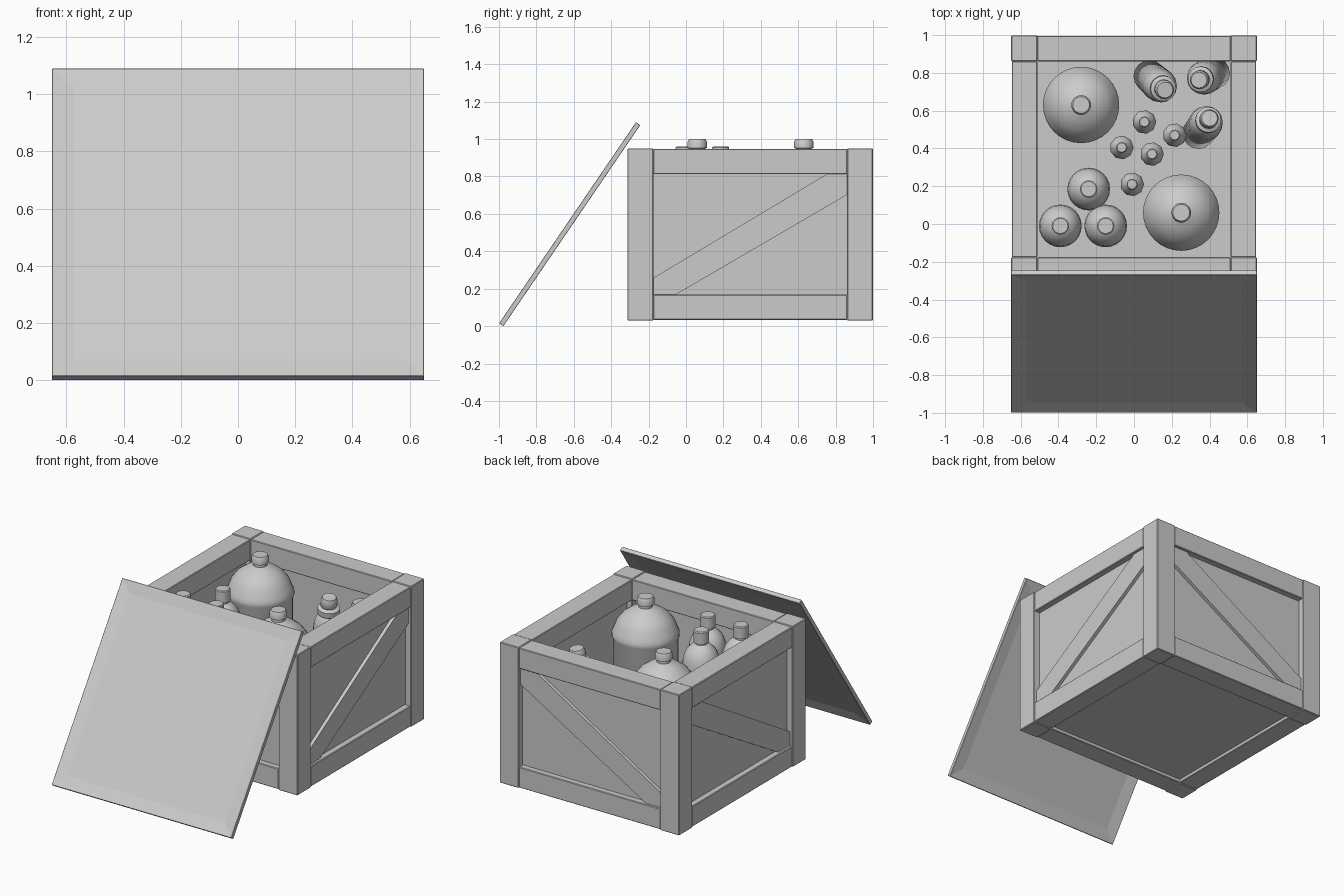
import bpy, bmesh, math
from mathutils import Matrix, Vector

if "Cube" in bpy.data.objects:
    bpy.data.objects.remove(bpy.data.objects["Cube"])

CY, HX, HY = 0.343, 0.65, 0.656      # crate centre and half sizes
Z0, Z1, W = 0.03, 0.95, 0.138        # crate bottom, top, timber width


def finish(name, bm, bevel=0.0, smooth=None):
    bmesh.ops.recalc_face_normals(bm, faces=bm.faces[:])
    me = bpy.data.meshes.new(name)
    bm.to_mesh(me)
    bm.free()
    ob = bpy.data.objects.new(name, me)
    bpy.context.collection.objects.link(ob)
    if bevel:
        m = ob.modifiers.new("Bevel", 'BEVEL')
        m.width, m.segments = bevel, 1
    if smooth:
        bpy.ops.object.select_all(action='DESELECT')
        ob.select_set(True)
        bpy.context.view_layer.objects.active = ob
        bpy.ops.object.shade_smooth_by_angle(angle=math.radians(smooth))
    return ob


def box(name, lo, hi, bevel=0.0):
    lo, hi = Vector(lo), Vector(hi)
    bm = bmesh.new()
    bmesh.ops.create_cube(bm, size=1, matrix=Matrix.Translation((lo + hi) / 2)
                          @ Matrix.Diagonal((*(hi - lo), 1)))
    return finish(name, bm, bevel)


def prism(name, outline, place, d0, d1, bevel=0.0):
    """Extrude a (u, z) outline between two depths; place maps (u, depth, z) to space."""
    bm = bmesh.new()
    a = [bm.verts.new(place(u, d0, z)) for u, z in outline]
    b = [bm.verts.new(place(u, d1, z)) for u, z in outline]
    bm.faces.new(a)
    bm.faces.new(b)
    n = len(a)
    for i in range(n):
        bm.faces.new((a[i], a[(i + 1) % n], b[(i + 1) % n], b[i]))
    return finish(name, bm, bevel)


def rect(h, za, zb):
    return [(-h, za), (h, za), (h, zb), (-h, zb)]


def lathe(name, profile, sides, base, top):
    """Revolve (radius, height) and stand it on base, leaning to top."""
    base, top = Vector(base), Vector(top)
    rot = Vector((0, 0, 1)).rotation_difference(top - base).to_matrix()
    scale = (top - base).length / profile[-1][1]
    bm = bmesh.new()
    rings = []
    for r, h in profile:
        rings.append([bm.verts.new(base + rot @ Vector((
            r * math.cos(2 * math.pi * i / sides),
            r * math.sin(2 * math.pi * i / sides), h * scale))) for i in range(sides)])
    for p, q in zip(rings, rings[1:]):
        for i in range(sides):
            j = (i + 1) % sides
            bm.faces.new((p[i], p[j], q[j], q[i]))
    bm.faces.new(rings[0])
    bm.faces.new(rings[-1])
    return finish(name, bm, smooth=40)


# Corner posts
for sx in (-1, 1):
    for sy in (-1, 1):
        x = sorted((sx * HX, sx * (HX - W)))
        y = sorted((CY + sy * HY, CY + sy * (HY - W)))
        box("corner_post", (x[0], y[0], Z0), (x[1], y[1], Z1), 0.004)

# Four sides: rails, recessed panel, diagonal brace
for side, half, out, s in (("right", HY, HX, 1), ("left", HY, HX, -1),
                           ("back", HX, HY, 1), ("front", HX, HY, -1)):
    if side in ("right", "left"):
        def place(u, d, z, out=out, s=s): return (s * (out - d), CY + u, z)
    else:
        def place(u, d, z, out=out, s=s): return (u, CY + s * (out - d), z)
    h = half - W
    lo, hi = Z0 + W, Z1 - W
    prism(side + "_lower_rail", rect(h, Z0 + .003, lo), place, .003, W, 0.004)
    prism(side + "_upper_rail", rect(h, hi, Z1 - .003), place, .003, W, 0.004)
    prism(side + "_panel", rect(h + .02, lo - .02, hi + .02), place, .042, .10)
    prism(side + "_brace", [(-h, lo), (-h + .12, lo), (h, hi - .11), (h, hi),
                            (h - .11, hi), (-h, lo + .09)], place, .02, .06)

# Floor panel
box("floor_panel", (-HX + .12, CY - HY + .12, .055), (HX - .12, CY + HY - .12, .09))

# Leaning lid, recessed on both faces
bm = bmesh.new()
bmesh.ops.create_cube(bm, size=1, matrix=Matrix.Diagonal((1.3, 1.3, .028, 1)))
bm.normal_update()
for f in [f for f in bm.faces if abs(f.normal.z) > .9]:
    bmesh.ops.inset_region(bm, faces=[f], thickness=.11)
    bmesh.ops.translate(bm, verts=f.verts[:], vec=f.normal * -.009)
lid = finish("lid", bm, 0.002)
lid.rotation_euler.x = math.radians(55.75)
lid.location = (0, -.622, .545)

# Large jars
FLOOR = .09
large = [(.185, 0), (.195, .02), (.195, .64), (.202, .655), (.202, .68), (.192, .70),
         (.175, .745), (.14, .79), (.09, .825), (.042, .843), (.042, .86),
         (.052, .862), (.052, .895), (.044, .91)]
for x, y in ((-.28, .63), (.25, .06)):
    lathe("large_jar", large, 32, (x, y, FLOOR), (x, y, 1.0))

# Medium bottles
medium = [(.10, 0), (.113, .015), (.113, .64), (.108, .69), (.09, .735), (.06, .768),
          (.036, .78), (.036, .79), (.046, .792), (.046, .865), (.04, .87)]
for x, y in ((-.39, -.01), (-.15, -.01), (-.24, .185)):
    lathe("medium_bottle", medium, 24, (x, y, FLOOR), (x, y, .96))

# Leaning bottles
leaner = [(.075, 0), (.085, .015), (.09, .48), (.085, .54), (.068, .585), (.055, .60),
          (.068, .61), (.068, .645), (.045, .655), (.05, .665), (.05, .70), (.042, .72)]
for cap, foot in (((.164, .709), (.08, .785)), ((.344, .762), (.425, .80)),
                  ((.40, .56), (.34, .48))):
    lathe("leaning_bottle", leaner, 16, (*foot, FLOOR + .012), (*cap, .81))

# Small vials
small = [(.055, 0), (.063, .01), (.063, .27), (.05, .315), (.028, .34), (.022, .36),
         (.03, .362), (.03, .405), (.025, .41)]
for x, y in ((.055, .54), (.215, .47), (-.065, .405), (.095, .37), (-.01, .21)):
    lathe("small_vial", small, 9, (x, y, FLOOR), (x, y, .50))
